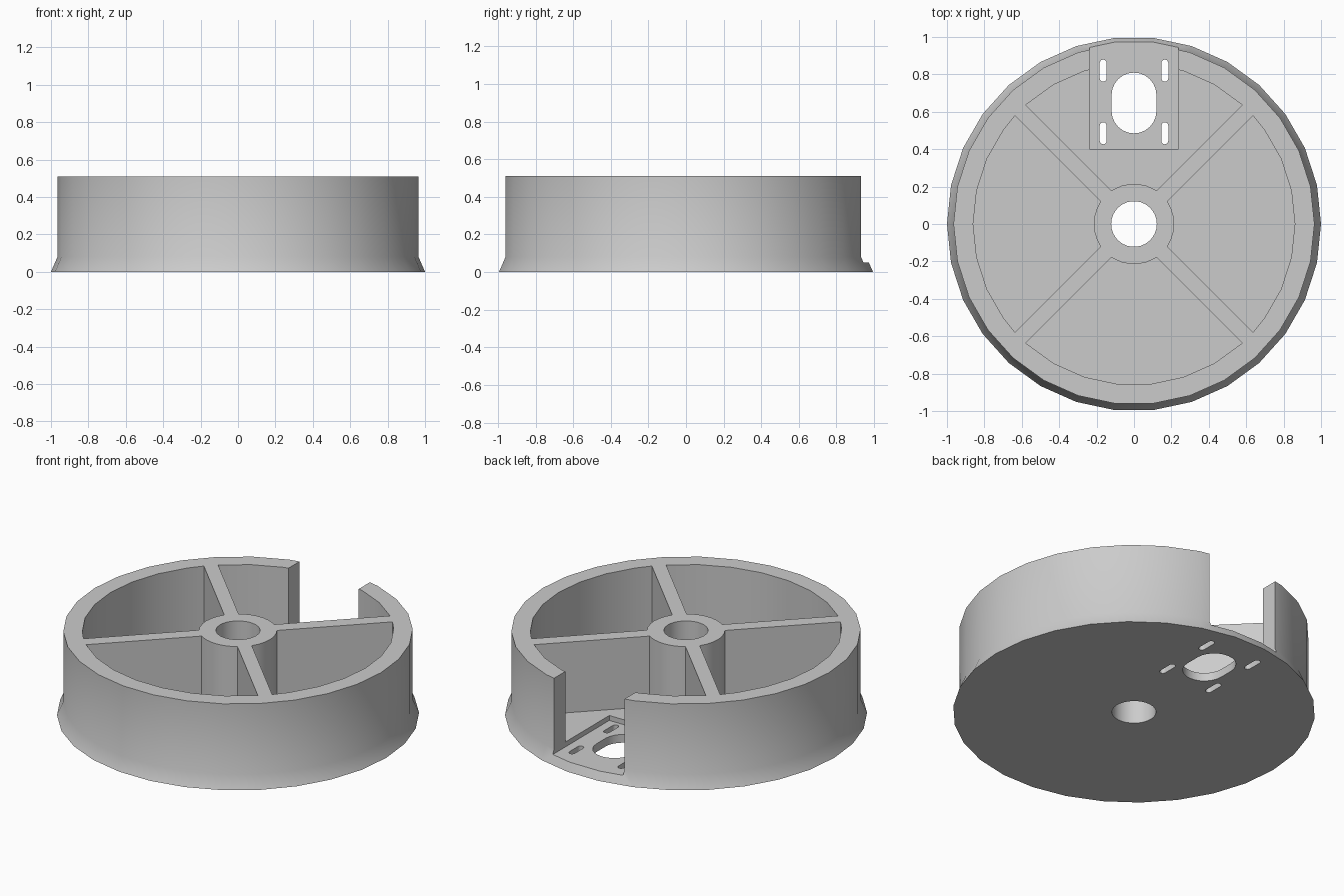
import bpy, bmesh
from math import sin, cos, asin, radians, degrees, pi, floor, ceil

if "Cube" in bpy.data.objects:
    bpy.data.objects.remove(bpy.data.objects["Cube"], do_unlink=True)

SIDES = 30
STEP = 360 / SIDES
HEIGHT, FLOOR, NOTCH_Z = 0.51, 0.08, 0.05
RIM_R, POCKET_R, HUB_R, BORE_R = 0.965, 0.86, 0.215, 0.122
SPOKE_HALF = 0.04

grey = bpy.data.materials.new("plain grey")
grey.use_nodes = True
color = (0.6, 0.6, 0.6, 1)
grey.diffuse_color = color
grey.node_tree.nodes["Principled BSDF"].inputs["Base Color"].default_value = color


def polar(r, deg):
    return (r * cos(radians(deg)), r * sin(radians(deg)))


def ring(r, n=SIDES):
    return [polar(r, i * 360 / n) for i in range(n)]


def loft(name, layers):
    """Closed solid through stacked outlines: [(z, points), ...]."""
    bm = bmesh.new()
    loops = [[bm.verts.new((x, y, z)) for x, y in pts] for z, pts in layers]
    bm.faces.new(loops[0][::-1])
    bm.faces.new(loops[-1])
    for low, high in zip(loops, loops[1:]):
        n = len(low)
        for i in range(n):
            j = (i + 1) % n
            bm.faces.new((low[i], low[j], high[j], high[i]))
    bmesh.ops.recalc_face_normals(bm, faces=bm.faces)
    mesh = bpy.data.meshes.new(name)
    bm.to_mesh(mesh)
    bm.free()
    mesh.materials.append(grey)
    obj = bpy.data.objects.new(name, mesh)
    bpy.context.collection.objects.link(obj)
    return obj


def arc(r, mid):
    """Outline points between two spokes, keeping the ring's own corners."""
    half = 45 - degrees(asin(SPOKE_HALF / r))
    a, b = mid - half, mid + half
    inner = [k * STEP for k in range(ceil(a / STEP), floor(b / STEP) + 1)]
    return [polar(r, d) for d in [a, *inner, b]]


def stadium(cx, cy, width, length, n=12):
    """Upright slot outline."""
    r, s = width / 2, (length - width) / 2
    pts = []
    for side, start in ((1, 0), (-1, pi)):
        for i in range(n + 1):
            t = start + pi * i / n
            pts.append((cx + r * cos(t), cy + side * s + r * sin(t)))
    return pts


# Round body with a flared foot
body = loft("round_housing", [(0, ring(1)), (FLOOR, ring(RIM_R)), (HEIGHT, ring(RIM_R))])

cutters = []


def prism(name, pts, z0, z1=0.7):
    cutters.append(loft(name, [(z0, pts), (z1, pts)]))


# Four pockets that leave the spokes, hub and rim standing
for mid in (0, 90, 180, 270):
    prism("pocket_cutter", arc(POCKET_R, mid) + arc(HUB_R, mid)[::-1], FLOOR)

# Rear opening through the rim, with a shallow seat in the floor
prism("notch_cutter", [(-0.237, 0.4), (0.237, 0.4), (0.237, 1.2), (-0.237, 1.2)], NOTCH_Z)

# Centre bore, oblong hole and four mounting slots
prism("bore_cutter", ring(BORE_R), -0.1)
prism("oblong_cutter", stadium(0, 0.647, 0.24, 0.325), -0.1)
for x in (-0.165, 0.165):
    for y in (0.485, 0.82):
        prism("slot_cutter", stadium(x, y, 0.037, 0.118, 8), -0.1)

bpy.ops.object.select_all(action="DESELECT")
bpy.context.view_layer.objects.active = body
body.select_set(True)
for cutter in cutters:
    mod = body.modifiers.new("cut", "BOOLEAN")
    mod.operation = "DIFFERENCE"
    mod.solver = "EXACT"
    mod.object = cutter
    bpy.ops.object.modifier_apply(modifier=mod.name)
for cutter in cutters:
    bpy.data.objects.remove(cutter, do_unlink=True)

bpy.ops.object.shade_smooth_by_angle(angle=radians(30))
